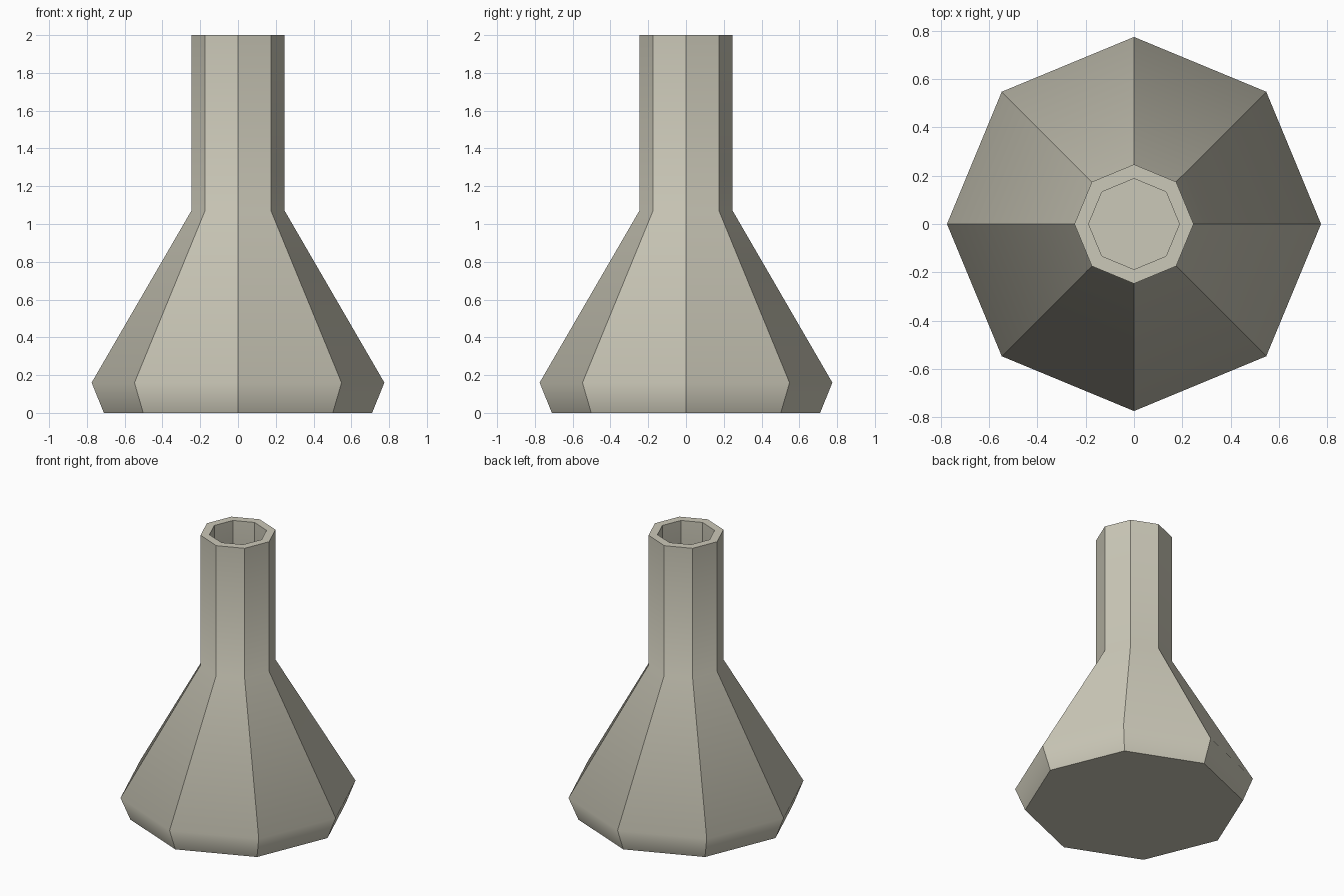
import bpy, bmesh, math

if "Cube" in bpy.data.objects:
    bpy.data.objects.remove(bpy.data.objects["Cube"])

SIDES = 8
# Flask wall as (radius, height): outside from base up, over the lip, down the inside
PROFILE = [(0.71, 0.0), (0.775, 0.16), (0.247, 1.07), (0.247, 2.0),
           (0.188, 2.0), (0.188, 1.05), (0.70, 0.165), (0.665, 0.06)]
SHARP_RINGS = {0, 3, 4, 7}

bm = bmesh.new()
rings = [[bm.verts.new((r * math.cos(math.tau * i / SIDES),
                        r * math.sin(math.tau * i / SIDES), z))
          for i in range(SIDES)] for r, z in PROFILE]

# Wall panels
for a, b in zip(rings, rings[1:]):
    for i in range(SIDES):
        j = (i + 1) % SIDES
        bm.faces.new((a[i], a[j], b[j], b[i]))

# Underside and inner floor
bm.faces.new(rings[0][::-1])
bm.faces.new(rings[-1])

# Smooth along each panel, crisp between panels and at the rims
for f in bm.faces:
    f.smooth = True
ring_of = {v: k for k, ring in enumerate(rings) for v in ring}
for e in bm.edges:
    k0, k1 = (ring_of[v] for v in e.verts)
    e.smooth = k0 == k1 and k0 not in SHARP_RINGS

mesh = bpy.data.meshes.new("flask")
bm.to_mesh(mesh)
bm.free()

stone = bpy.data.materials.new("pale beige")
stone.diffuse_color = (0.60, 0.58, 0.48, 1)
stone.use_nodes = True
stone.node_tree.nodes["Principled BSDF"].inputs["Base Color"].default_value = stone.diffuse_color
mesh.materials.append(stone)
flask = bpy.data.objects.new("flask", mesh)
bpy.context.collection.objects.link(flask)
